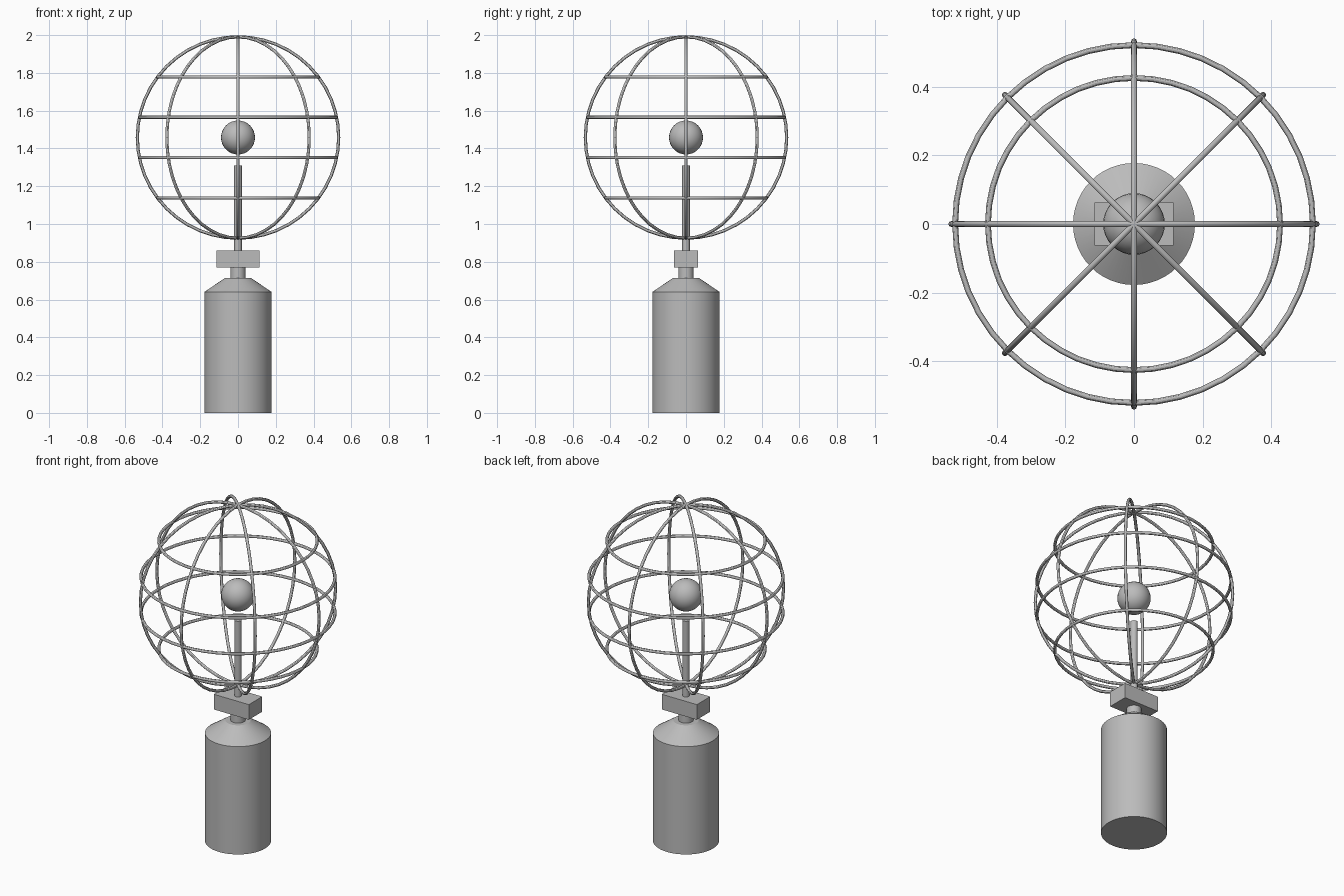
import bpy
from math import pi, sqrt

cube = bpy.data.objects.get("Cube")
if cube:
    bpy.data.objects.remove(cube, do_unlink=True)

# One grey metal for everything
metal = bpy.data.materials.new("grey metal")
metal.use_nodes = True
GREY = (0.5, 0.5, 0.5, 1)
metal.diffuse_color = GREY
metal.node_tree.nodes["Principled BSDF"].inputs["Base Color"].default_value = GREY


def finish(name, smooth=True):
    ob = bpy.context.object
    ob.name = name
    ob.data.materials.append(metal)
    if smooth:
        bpy.ops.object.shade_smooth_by_angle(angle=pi / 6)
    return ob


def tapered(name, r_bottom, r_top, z0, z1):
    bpy.ops.mesh.primitive_cone_add(vertices=48, radius1=r_bottom, radius2=r_top,
                                    depth=z1 - z0, location=(0, 0, (z0 + z1) / 2))
    return finish(name)


def hoop(name, radius, z, rotation=(0, 0, 0)):
    bpy.ops.mesh.primitive_torus_add(major_radius=radius, minor_radius=WIRE,
                                     major_segments=48, minor_segments=12,
                                     location=(0, 0, z), rotation=rotation)
    return finish(name)


CENTRE, CAGE, WIRE = 1.458, 0.533, 0.0085

# Handle, shoulder, neck and stem
tapered("handle", 0.178, 0.178, 0, 0.64)
tapered("shoulder", 0.178, 0.068, 0.64, 0.715)
tapered("neck", 0.04, 0.04, 0.7, 0.78)
tapered("stem", 0.02, 0.02, 0.84, 1.31)

# Block between neck and stem
bpy.ops.mesh.primitive_cube_add(size=1, location=(0, 0, 0.816))
block = finish("block", smooth=False)
block.scale = (0.23, 0.125, 0.09)

# Floating ball in the middle of the cage
bpy.ops.mesh.primitive_uv_sphere_add(segments=32, ring_count=16, radius=0.09,
                                     location=(0, 0, CENTRE))
finish("ball")

# Upright hoops through both poles
for i in range(4):
    hoop(f"upright_hoop_{i + 1}", CAGE, CENTRE, (pi / 2, 0, i * pi / 4))

# Level hoops on the sphere
for i, f in enumerate((-0.6, -0.2, 0.2, 0.6)):
    hoop(f"level_hoop_{i + 1}", CAGE * sqrt(1 - f * f), CENTRE + CAGE * f)
